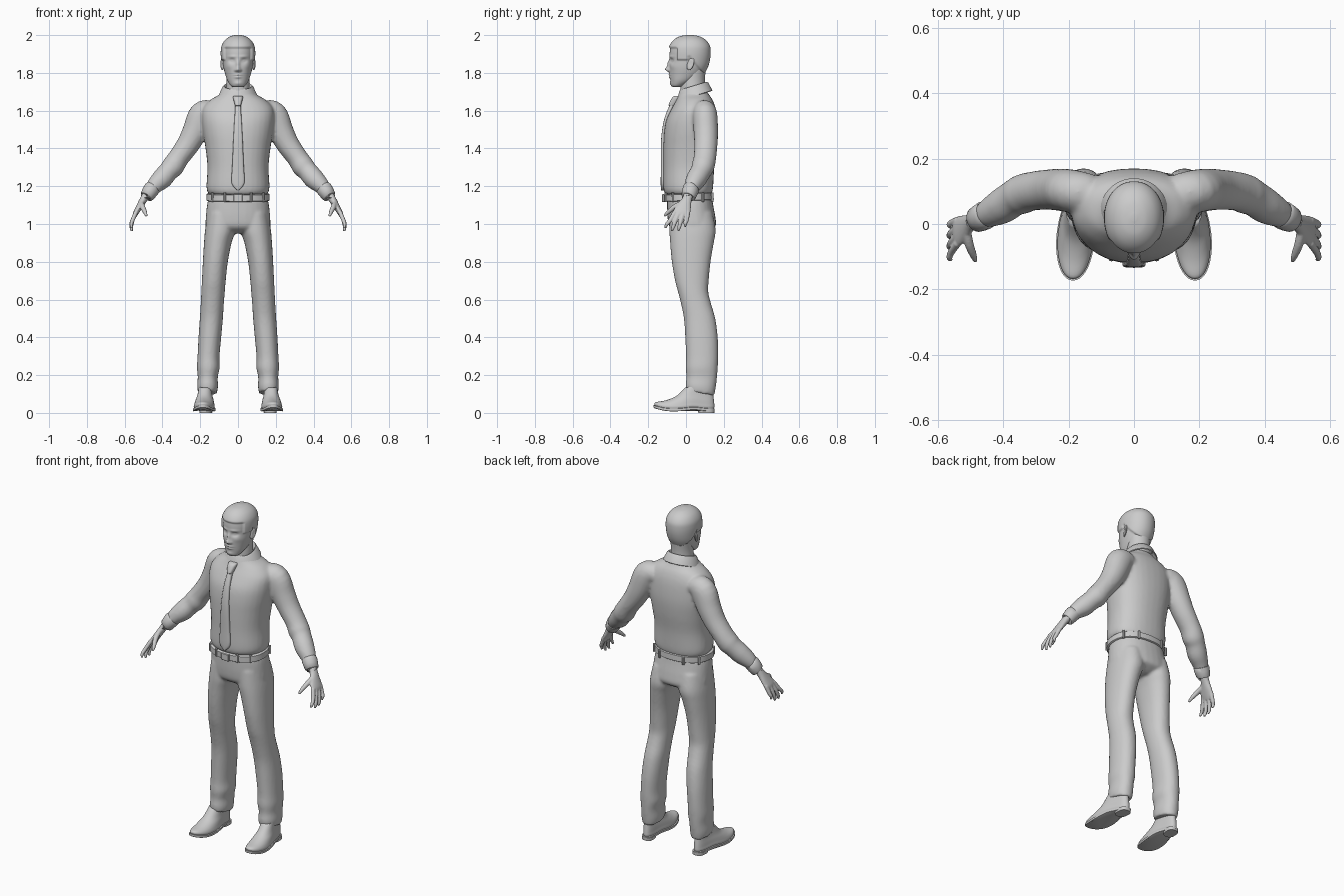
import bpy, bmesh
from math import sin, cos, pi, exp, radians
from mathutils import Vector

if "Cube" in bpy.data.objects:
    bpy.data.objects.remove(bpy.data.objects["Cube"])

grey = bpy.data.materials.new("plain grey")
grey.use_nodes = True
grey.diffuse_color = (0.6, 0.6, 0.6, 1)
grey.node_tree.nodes["Principled BSDF"].inputs["Base Color"].default_value = (0.6, 0.6, 0.6, 1)


def smooth_rows(rows, steps):
    """Catmull-Rom interpolation between rows of numbers."""
    out = []
    for i in range(len(rows) - 1):
        quad = rows[max(i - 1, 0)], rows[i], rows[i + 1], rows[min(i + 2, len(rows) - 1)]
        for s in range(steps):
            t = s / steps
            out.append([b + 0.5 * t * (c - a + t * (2*a - 5*b + 4*c - d + t * (3*(b - c) + d - a)))
                        for a, b, c, d in zip(*quad)])
    return out + [list(rows[-1])]


def skin(bm, rings, closed=True):
    """Join rings of points with quads, capping closed rings."""
    grid = [[bm.verts.new(p) for p in ring] for ring in rings]
    n = len(grid[0])
    for a, b in zip(grid, grid[1:]):
        for j in range(n if closed else n - 1):
            k = (j + 1) % n
            bm.faces.new((a[j], a[k], b[k], b[j]))
    if closed:
        bm.faces.new(grid[0][::-1])
        bm.faces.new(grid[-1])


def loft(bm, rows, seg=32, steps=4, split=0.5, power=1.0, side=1):
    """Stack of ovals; each row is height, centre x, half width, front y, back y."""
    def bulge(v):
        return abs(v) ** power * (1 if v > 0 else -1)
    rings = []
    for z, cx, rx, yf, yb in smooth_rows(rows, steps):
        yc = yf + split * (yb - yf)
        ring = []
        for k in range(seg):
            a = 2 * pi * k / seg
            s = bulge(sin(a))
            ring.append((side * (cx + rx * bulge(cos(a))), yc + s * (yb - yc if s > 0 else yc - yf), z))
        rings.append(ring)
    skin(bm, rings)


def tube(bm, rows, seg=20, steps=4, side=1):
    """Limb along a path; each row is x, y, z, radius along y, radius across."""
    pts = smooth_rows(rows, steps)
    rings = []
    for i, (x, y, z, ru, rv) in enumerate(pts):
        t = (Vector(pts[min(i + 1, len(pts) - 1)][:3]) - Vector(pts[max(i - 1, 0)][:3])).normalized()
        u = Vector((0, 1, 0))
        u = (u - t * u.dot(t)).normalized()
        v = t.cross(u)
        ring = []
        for k in range(seg):
            a = 2 * pi * k / seg
            p = Vector((x, y, z)) + u * ru * cos(a) + v * rv * sin(a)
            ring.append((side * p.x, p.y, p.z))
        rings.append(ring)
    skin(bm, rings)


def finish(name, bm, voxel=0, angle=50, relax=4):
    """Turn the mesh into a shaded object, fusing overlapping volumes if asked."""
    bmesh.ops.recalc_face_normals(bm, faces=bm.faces)
    mesh = bpy.data.meshes.new(name)
    bm.to_mesh(mesh)
    bm.free()
    ob = bpy.data.objects.new(name, mesh)
    bpy.context.collection.objects.link(ob)
    mesh.materials.append(grey)
    bpy.ops.object.select_all(action='DESELECT')
    ob.select_set(True)
    bpy.context.view_layer.objects.active = ob
    if voxel:
        fuse = ob.modifiers.new("fuse", 'REMESH')
        fuse.mode, fuse.voxel_size = 'VOXEL', voxel
        soften = ob.modifiers.new("soften", 'SMOOTH')
        soften.factor, soften.iterations = 0.5, relax
        for m in ("fuse", "soften"):
            bpy.ops.object.modifier_apply(modifier=m)
    bpy.ops.object.shade_smooth_by_angle(angle=radians(angle))
    return ob


def block(name, loc, size, turn=0):
    bm = bmesh.new()
    bmesh.ops.create_cube(bm, size=1)
    bmesh.ops.scale(bm, vec=size, verts=bm.verts)
    bmesh.ops.bevel(bm, geom=bm.edges[:], offset=0.003, segments=1, affect='EDGES')
    ob = finish(name, bm, angle=30)
    ob.location, ob.rotation_euler.z = loc, turn


# Shirt: torso and sleeves fused into one cloth surface
torso = [(1.155, 0, .152, -.108, .135), (1.19, 0, .167, -.12, .143), (1.3, 0, .162, -.12, .15),
         (1.4, 0, .172, -.12, .164), (1.48, 0, .185, -.117, .17), (1.55, 0, .192, -.105, .167),
         (1.61, 0, .188, -.077, .158), (1.655, 0, .15, -.052, .142), (1.685, 0, .1, -.04, .122),
         (1.715, 0, .075, -.028, .105)]
sleeve = [(.13, .092, 1.6, .06, .055), (.185, .1, 1.578, .066, .075), (.227, .105, 1.49, .065, .068),
          (.265, .105, 1.42, .062, .061), (.315, .1, 1.35, .06, .056), (.345, .09, 1.305, .061, .06),
          (.368, .079, 1.28, .056, .054), (.402, .056, 1.24, .055, .055), (.437, .037, 1.207, .047, .046),
          (.462, .024, 1.177, .037, .036)]
bm = bmesh.new()
loft(bm, torso, split=.56, power=.88)
for s in (1, -1):
    tube(bm, sleeve, side=s)
finish("shirt", bm, voxel=.009, relax=7)

# Trousers: hips and legs fused
hips = [(1.14, 0, .155, -.1, .138), (1.1, 0, .164, -.1, .144), (1.04, 0, .17, -.098, .155),
        (.99, 0, .171, -.09, .158), (.965, 0, .15, -.065, .13), (.95, 0, .1, -.03, .1)]
leg = [(1.06, .085, .075, -.085, .14), (.97, .093, .081, -.088, .157), (.9, .107, .073, -.084, .147),
       (.8, .12, .066, -.075, .13), (.7, .128, .063, -.058, .12), (.64, .132, .062, -.042, .118),
       (.58, .136, .061, -.027, .132), (.5, .141, .061, -.011, .155), (.4, .149, .06, -.004, .168),
       (.3, .156, .058, 0, .17), (.24, .157, .06, -.002, .168), (.19, .16, .053, .002, .164),
       (.14, .161, .055, -.002, .157), (.105, .161, .05, .001, .15)]
bm = bmesh.new()
loft(bm, hips, power=.88)
for s in (1, -1):
    loft(bm, leg, power=.92, side=s)
# slope the hems down towards the heel
for v in bm.verts:
    v.co.z -= max(0, .2 - v.co.z) / .1 * .18 * (v.co.y - .075)
finish("trousers", bm, voxel=.008, relax=4)

# Belt with buckle and loops
bm = bmesh.new()
loft(bm, [(1.122, 0, .164, -.113, .143), (1.125, 0, .168, -.117, .147), (1.158, 0, .166, -.117, .146),
          (1.161, 0, .161, -.112, .142)], seg=48, steps=1, power=.88)
for v in bm.verts:
    v.co.z += .04 * v.co.y
finish("belt", bm, angle=40)
block("belt_buckle", (0, -.12, 1.137), (.05, .014, .042))
for x, y, turn in ((.07, -.108, .25), (.135, -.07, .8), (.15, .09, -.8), (.08, .14, -.2)):
    for s in (1, -1):
        block("belt_loop", (s * x, y, 1.142), (.013, .012, .05), s * turn)

# Cuffs and hands
palm = [(.475, .017, 1.17, .026, .024), (.5, .005, 1.13, .026, .02), (.523, -.012, 1.09, .04, .017),
        (.541, -.024, 1.058, .046, .014), (.547, -.028, 1.04, .036, .009)]
thumb = [(.512, -.015, 1.115, .013, .013), (.505, -.06, 1.09, .014, .014),
         (.492, -.095, 1.062, .011, .011), (.485, -.115, 1.042, .006, .006)]
for s, label in ((1, "left"), (-1, "right")):
    bm = bmesh.new()
    tube(bm, [(.452, .03, 1.192, .036, .036), (.456, .027, 1.187, .044, .043), (.482, .013, 1.148, .039, .037),
              (.485, .011, 1.144, .032, .03)], steps=2, side=s)
    finish(label + "_cuff", bm)
    bm = bmesh.new()
    tube(bm, palm, side=s)
    tube(bm, thumb, seg=12, side=s)
    for i in range(4):
        y, tip = -.058 + .023 * i, -.11 + .035 * i
        drop = (.978, .962, .964, .985)[i]
        tube(bm, [(.539, y, 1.065, .012, .012), (.558, y * .5 + tip * .5, 1.02, .0115, .011),
                  (.565, tip * .85 + y * .15, drop + .02, .01, .0095), (.561, tip, drop, .006, .006)],
             seg=12, side=s)
    finish(label + "_hand", bm, voxel=.004, relax=3)

# Shoes: upper, sole and heel
for s, label in ((1, "left"), (-1, "right")):
    parts = {
        "shoe": [(.014, 0, .05, -.16, .143), (.03, 0, .056, -.168, .15), (.045, 0, .054, -.155, .15),
                 (.065, 0, .05, -.105, .148), (.09, 0, .044, -.05, .145), (.13, 0, .04, -.005, .14)],
        "sole": [(.008, 0, .055, -.168, .148), (.01, 0, .06, -.173, .152), (.022, 0, .06, -.173, .152),
                 (.024, 0, .054, -.165, .146)],
        "heel": [(0, 0, .042, .065, .15), (.02, 0, .043, .063, .152)]}
    for part, rows in parts.items():
        bm = bmesh.new()
        loft(bm, rows, seg=40, steps=4 if part == "shoe" else 1, split=.45, power=.8 if part == "heel" else .92)
        # turn the toe out, lift it, and arch the instep
        for v in bm.verts:
            x, y, z = v.co
            waist = 1 - .22 * exp(-((y - .09) / .08) ** 2)
            v.co.x = s * (.168 + .1 * (.14 - y) * .6 + x * waist)
            if part != "heel":
                v.co.z += 1.8 * max(0, -y - .07) ** 2 + .008 * exp(-((y - .04) / .05) ** 2)
        finish(label + "_" + part, bm, angle=60 if part == "shoe" else 40)

# Neck
bm = bmesh.new()
loft(bm, [(1.64, 0, .066, -.03, .105), (1.72, 0, .062, -.03, .1), (1.77, 0, .06, -.025, .1),
          (1.82, 0, .062, -.01, .105)])
finish("neck", bm)

# Head: smooth skull shaped by soft bumps, with a raised cap of hair
skull = [(1.724, 0, .02, -.066, -.03), (1.732, 0, .037, -.077, -.01), (1.757, 0, .055, -.082, .04),
         (1.79, 0, .067, -.086, .082), (1.83, 0, .077, -.088, .106), (1.87, 0, .081, -.086, .118),
         (1.91, 0, .083, -.086, .122), (1.94, 0, .079, -.08, .118), (1.967, 0, .063, -.06, .099),
         (1.985, 0, .037, -.03, .068), (1.992, 0, .008, .01, .03)]
# x, z, spread x, spread z, push forward
features = [(0, 1.819, .011, .013, .021), (0, 1.847, .009, .022, .011), (.012, 1.814, .007, .007, .009),
            (.032, 1.864, .015, .011, -.012), (.032, 1.864, .009, .006, .006), (.03, 1.886, .024, .007, .004),
            (0, 1.79, .02, .005, .007), (0, 1.777, .016, .005, .007), (0, 1.784, .02, .002, -.003),
            (0, 1.744, .02, .011, .005), (.048, 1.835, .017, .016, .003)]


def hairline(y):
    if y < -.045:
        return 1.927
    if y < .012:
        return 1.865
    return max(1.79, 1.89 - 1.2 * (y - .012))


bm = bmesh.new()
loft(bm, skull, seg=96, steps=9, split=.5, power=.95)
for v in bm.verts:
    x, y, z = v.co
    if y < 0:
        for fx, fz, sx, sz, amount in features:
            v.co.y -= amount * exp(-((abs(x) - fx) / sx) ** 2 - ((z - fz) / sz) ** 2)
    raised = min(1, max(0, (z - hairline(y)) / .008))
    v.co += (Vector((x, y - .02, z - 1.88))).normalized() * .009 * raised
finish("head", bm, angle=80)
for s, label in ((1, "left"), (-1, "right")):
    bm = bmesh.new()
    bmesh.ops.create_uvsphere(bm, u_segments=16, v_segments=10, radius=1)
    for v in bm.verts:
        x, y, z = v.co
        dish = .006 * exp(-(y * y + z * z) * 4) if x > 0 else 0
        v.co = (s * (.083 + .009 * x + .006 * y - dish), .024 + .018 * y + .008 * z, 1.848 + .034 * z)
    finish(label + "_ear", bm)

# Collar: folded band, open in front with two points
bm = bmesh.new()
rings = []
for radius, drop, gap in ((.066, .04, .12), (.068, 0, .12), (.074, -.004, .12), (.082, .004, .16),
                          (.104, .05, .5), (.1, .053, .5), (.078, .01, .2)):
    ring = []
    for k in range(49):
        a = -pi / 2 + gap + (2 * pi - 2 * gap) * k / 48
        front = max(0, -sin(a)) ** 3
        y = .038 + radius * sin(a) * (.98 - .06 * front)
        ring.append((radius * cos(a), y, 1.728 + .3 * (y - .04) - drop * (1 + .3 * front)))
    rings.append(ring)
skin(bm, rings, closed=False)
finish("collar", bm, angle=60)

# Tie: knot and a blade that follows the chest
bm = bmesh.new()
loft(bm, [(1.625, 0, .014, -.088, -.04), (1.632, 0, .017, -.092, -.04), (1.668, 0, .026, -.074, -.02),
          (1.678, 0, .022, -.06, -.015)], seg=16, power=.7)
finish("tie_knot", bm)
bm = bmesh.new()
loft(bm, [(1.178, 0, .003, -.132, -.112), (1.215, 0, .034, -.134, -.112), (1.3, 0, .031, -.133, -.11),
          (1.42, 0, .026, -.133, -.11), (1.5, 0, .022, -.126, -.105), (1.57, 0, .018, -.111, -.085),
          (1.635, 0, .014, -.084, -.055)], seg=16, steps=3, power=.6)
finish("tie_blade", bm)
